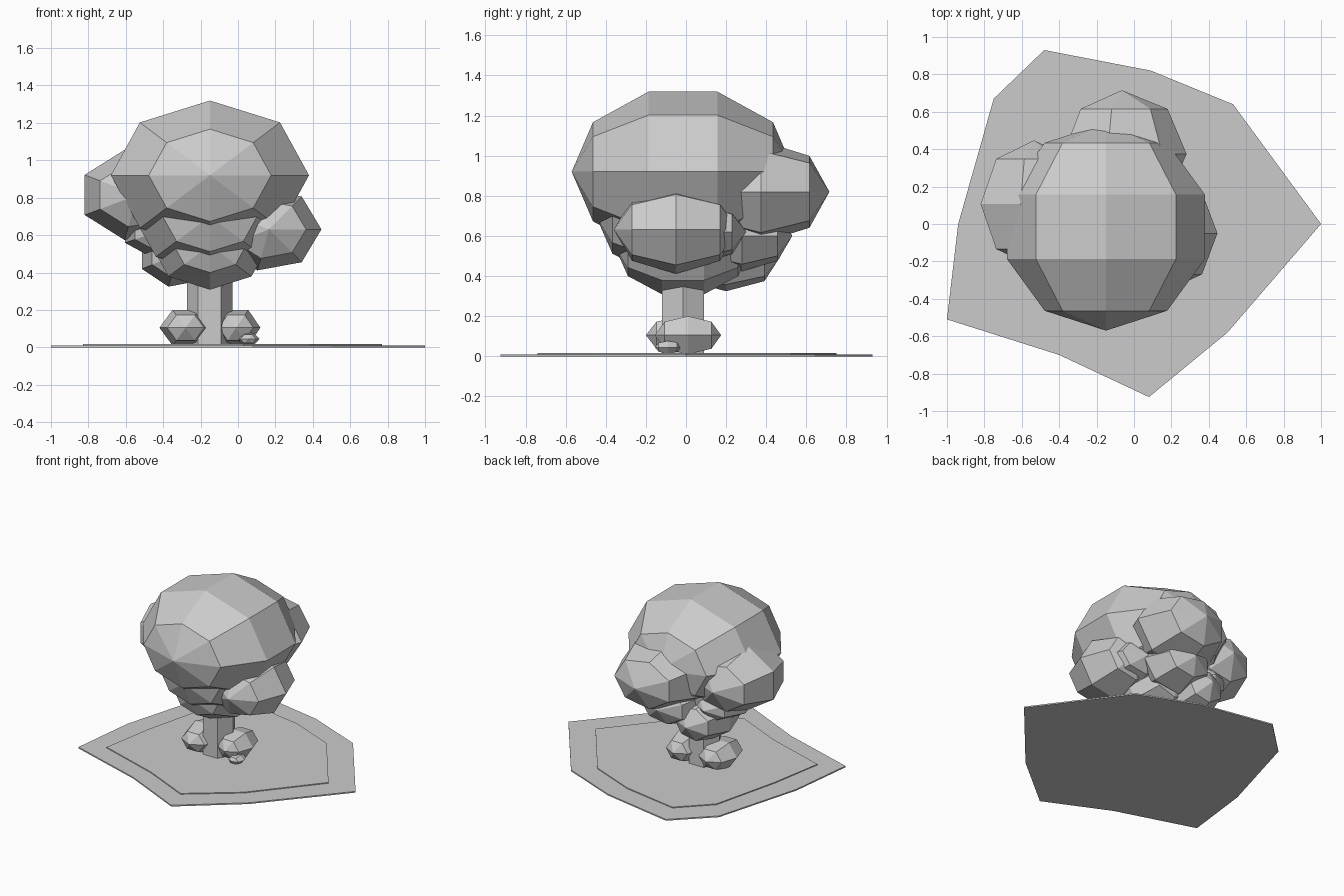
import bpy
from math import sin, cos, pi

if "Cube" in bpy.data.objects:
    bpy.data.objects.remove(bpy.data.objects["Cube"])


def add(name, verts, faces):
    mesh = bpy.data.meshes.new(name)
    mesh.from_pydata(verts, [], faces)
    mesh.update()
    obj = bpy.data.objects.new(name, mesh)
    bpy.context.collection.objects.link(obj)
    return obj


def blob(name, c, r, seg=7, rings=4):
    """Faceted ellipsoid whose poles lie along y, first vertex on +x."""
    verts = [(c[0], c[1] - r[1], c[2])]
    for i in range(1, rings):
        t = pi * i / rings
        for j in range(seg):
            a = 2 * pi * j / seg
            verts.append((c[0] + r[0] * sin(t) * cos(a),
                          c[1] - r[1] * cos(t),
                          c[2] + r[2] * sin(t) * sin(a)))
    verts.append((c[0], c[1] + r[1], c[2]))
    last, end = len(verts) - 1, 1 + (rings - 2) * seg
    faces = []
    for j in range(seg):
        k = (j + 1) % seg
        faces.append((0, 1 + j, 1 + k))
        for i in range(rings - 2):
            a, b = 1 + i * seg, 1 + (i + 1) * seg
            faces.append((a + j, b + j, b + k, a + k))
        faces.append((end + k, end + j, last))
    return add(name, verts, faces)


def prism(name, outline, z0, z1):
    """Extrude a counter-clockwise outline upward."""
    n = len(outline)
    verts = [(x, y, z) for z in (z0, z1) for x, y in outline]
    faces = [tuple(reversed(range(n))), tuple(range(n, 2 * n))]
    faces += [(i, (i + 1) % n, n + (i + 1) % n, n + i) for i in range(n)]
    return add(name, verts, faces)


# Ground: two stacked irregular slabs
outer = [(1, 0), (.53, .64), (.09, .82), (-.48, .93), (-.75, .67),
         (-.94, 0), (-1, -.51), (-.4, -.7), (.08, -.925), (.5, -.58)]
inner = [(.77, 0), (.39, .52), (.03, .67), (-.41, .75), (-.63, .53),
         (-.76, 0), (-.83, -.41), (-.34, -.57), (.03, -.74), (.38, -.47)]
prism("ground_base", outer, 0, .01)
prism("ground_top", inner, .002, .017)

# Trunk: hexagonal post
prism("trunk", [(-.152 + .122 * cos(i * pi / 3), -.015 + .122 * sin(i * pi / 3))
                for i in range(6)], .005, .5)

# Main crown: three stacked layers
for name, z, r in (("crown_top", .92, (.557, .555, .42)),
                   ("crown_middle", .70, (.43, .435, .32)),
                   ("crown_bottom", .547, (.33, .34, .25))):
    blob(name, (-.15, -.015, z), r, 8, 5)

# Side leaf clumps
clumps = {
    "right": ((.166, -.05, .631), (.28, .31, .225)),
    "right_small": ((.12, .06, .62), (.25, .24, .16)),
    "back": ((-.065, .375, .82), (.346, .34, .26)),
    "back_small": ((-.12, .28, .60), (.26, .25, .18)),
    "left": ((-.537, .107, .815), (.314, .34, .247)),
    "left_small": ((-.42, .14, .62), (.205, .25, .14)),
    "low_left": ((-.325, .2, .496), (.21, .27, .176)),
}
for name, (c, r) in clumps.items():
    blob("leaf_clump_" + name, c, r)

# Rocks at the foot of the trunk
blob("rock_left", (-.28, -.02, .105), (.14, .18, .11), 6)
blob("rock_right", (-.01, .01, .105), (.13, .165, .11), 6)
blob("rock_small", (.055, -.09, .045), (.06, .065, .037), 6)
